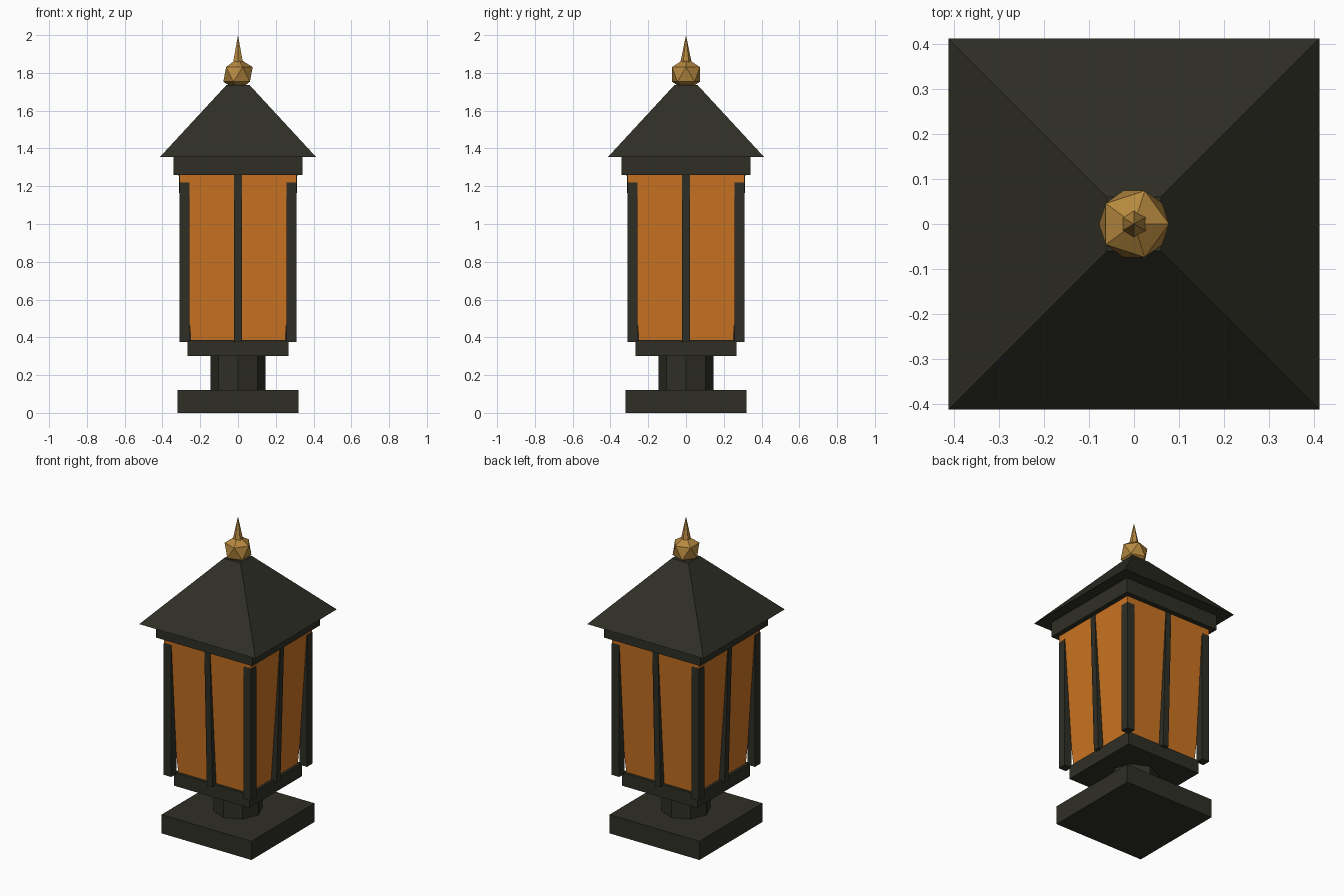
import bpy
import bmesh
from math import pi, sqrt
from mathutils import Matrix, Vector

if "Cube" in bpy.data.objects:
    bpy.data.objects.remove(bpy.data.objects["Cube"], do_unlink=True)


def make_material(name, rgb):
    mat = bpy.data.materials.new(name)
    mat.use_nodes = True
    colour = (*rgb, 1)
    mat.diffuse_color = colour
    mat.node_tree.nodes["Principled BSDF"].inputs["Base Color"].default_value = colour
    return mat


iron = make_material("dark iron", (0.028, 0.028, 0.019))
amber = make_material("amber glass", (0.60, 0.175, 0.016))
brass = make_material("aged brass", (0.47, 0.25, 0.05))


def finish(name, bm, mat):
    mesh = bpy.data.meshes.new(name)
    bm.to_mesh(mesh)
    bm.free()
    mesh.materials.append(mat)
    obj = bpy.data.objects.new(name, mesh)
    bpy.context.collection.objects.link(obj)
    return obj


def cone(name, sides, r_bottom, r_top, z0, z1, mat, turn=0):
    bm = bmesh.new()
    place = Matrix.Translation((0, 0, (z0 + z1) / 2)) @ Matrix.Rotation(turn, 4, "Z")
    bmesh.ops.create_cone(bm, cap_ends=True, segments=sides, radius1=r_bottom,
                          radius2=r_top, depth=z1 - z0, matrix=place)
    return finish(name, bm, mat)


def square(name, half_bottom, half_top, z0, z1, mat):
    """Square block or frustum, given by its half widths."""
    return cone(name, 4, half_bottom * sqrt(2), half_top * sqrt(2), z0, z1, mat, pi / 4)


def bar(name, bottom, top, width, depth, turn):
    """Upright bar that may lean, turned about the lantern axis."""
    bm = bmesh.new()
    bmesh.ops.create_cube(bm, size=1)
    for v in bm.verts:
        centre = Vector(top if v.co.z > 0 else bottom)
        v.co = centre + Vector((v.co.x * width, v.co.y * depth, 0))
    bm.transform(Matrix.Rotation(turn, 4, "Z"))
    return finish(name, bm, iron)


# Foot, stem and tray
square("base_plate", 0.32, 0.32, 0, 0.12, iron)
cone("stem", 8, 0.145, 0.145, 0.12, 0.30, iron)
square("lower_tray", 0.267, 0.267, 0.30, 0.385, iron)

# Flared glass body
square("glass_body", 0.25, 0.311, 0.385, 1.26, amber)

# Corner posts and leaning middle bars
for i, side in enumerate(("front", "left", "back", "right")):
    turn = i * pi / 2
    bar(f"corner_post_{side}", (0.284, -0.284, 0.375), (0.284, -0.284, 1.22),
        0.053, 0.053, turn)
    bar(f"middle_bar_{side}", (0, -0.268, 0.375), (0, -0.294, 1.265),
        0.04, 0.04, turn)

# Cap and roof
square("cap_frame", 0.342, 0.342, 1.26, 1.355, iron)
square("roof", 0.413, 0.06, 1.355, 1.737, iron)

# Finial
ball = bmesh.new()
bmesh.ops.create_icosphere(ball, subdivisions=1, radius=0.087,
                           matrix=Matrix.Translation((0, 0, 1.792)))
finish("finial_ball", ball, brass)
cone("finial_spike", 6, 0.035, 0, 1.83, 2.0, brass)
